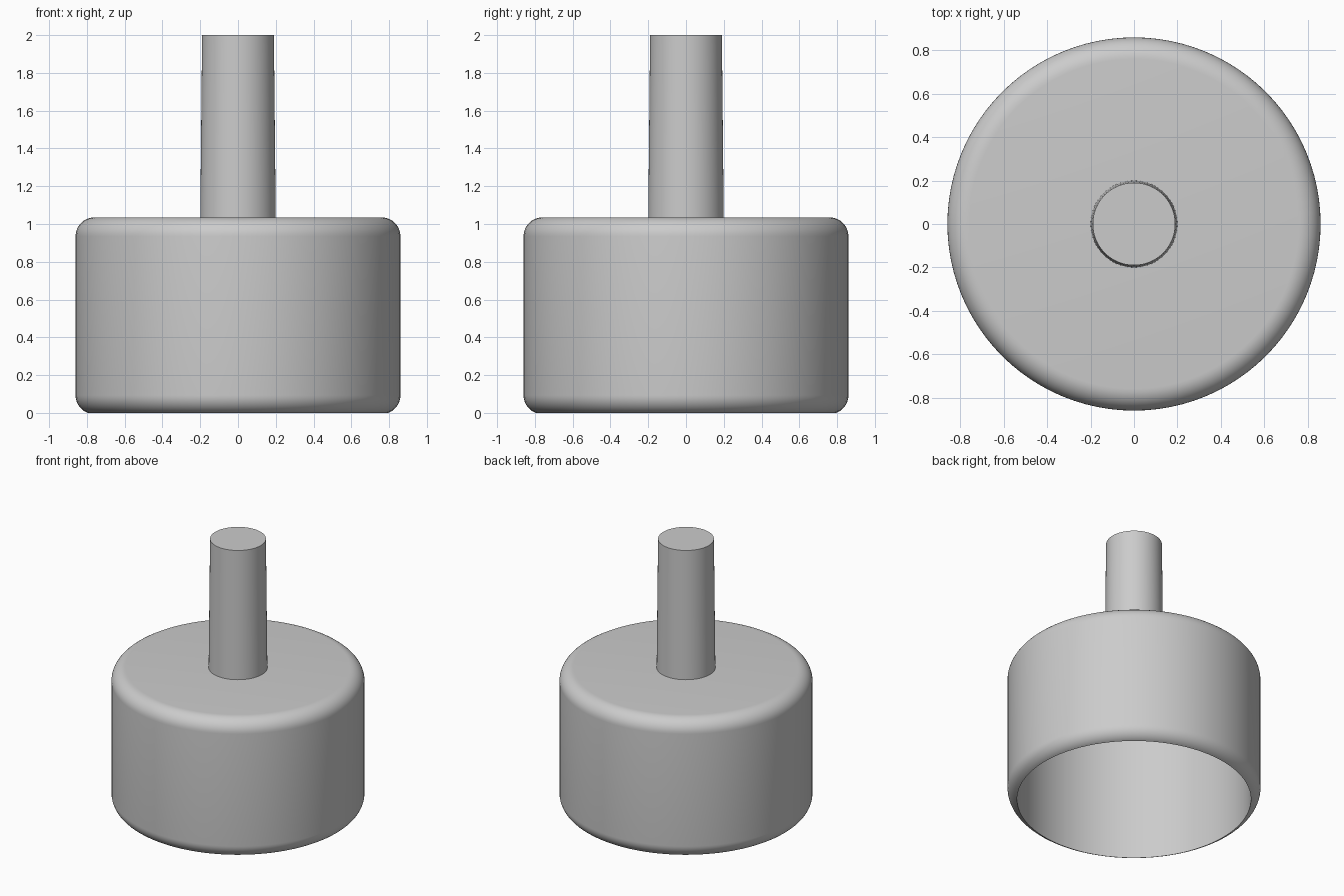
import bpy, math

cube = bpy.data.objects.get("Cube")
if cube:
    bpy.data.objects.remove(cube, do_unlink=True)

grey = bpy.data.materials.new("light_grey")
grey.use_nodes = True
colour = (0.6, 0.6, 0.6, 1)
grey.diffuse_color = colour
grey.node_tree.nodes["Principled BSDF"].inputs["Base Color"].default_value = colour

SIDES = 96


def lathe(name, profile):
    """Spin an (r, z) profile around z; r = 0 ends close to a point."""
    verts, rings = [], []
    for r, z in profile:
        count = 1 if r == 0 else SIDES
        rings.append([len(verts) + i for i in range(count)])
        for i in range(count):
            a = 2 * math.pi * i / SIDES
            verts.append((r * math.cos(a), r * math.sin(a), z))
    faces = []
    for low, high in zip(rings, rings[1:]):
        for i in range(SIDES):
            j = (i + 1) % SIDES
            quad = [low[i % len(low)], low[j % len(low)],
                    high[j % len(high)], high[i % len(high)]]
            faces.append(list(dict.fromkeys(quad)))
    mesh = bpy.data.meshes.new(name)
    mesh.from_pydata(verts, [], faces)
    mesh.materials.append(grey)
    obj = bpy.data.objects.new(name, mesh)
    bpy.context.collection.objects.link(obj)
    bpy.ops.object.select_all(action="DESELECT")
    bpy.context.view_layer.objects.active = obj
    obj.select_set(True)
    bpy.ops.object.shade_smooth_by_angle(angle=math.radians(35))
    return obj


def arc(r, z, radius, start, end, steps=10):
    angles = [math.radians(start + (end - start) * i / steps) for i in range(steps + 1)]
    return [(r + radius * math.cos(a), z + radius * math.sin(a)) for a in angles]


# Hollow cup, open below, with rounded outer edges
outer, top, fillet, inner, ceiling = 0.86, 1.035, 0.1, 0.795, 0.97
rim_angle = -math.degrees(math.acos((inner - outer + fillet) / fillet))
drop = fillet * math.sin(math.radians(-rim_angle))
cup = [(0, ceiling), (inner, ceiling)]
cup += arc(outer - fillet, drop, fillet, rim_angle, 0)
cup += arc(outer - fillet, top - fillet, fillet, 0, 90)
cup += [(0, top)]
lathe("cup_body", cup)

# Slightly tapered stem
lathe("stem", [(0, top - 0.02), (0.2, top - 0.02), (0.19, 2), (0, 2)])
